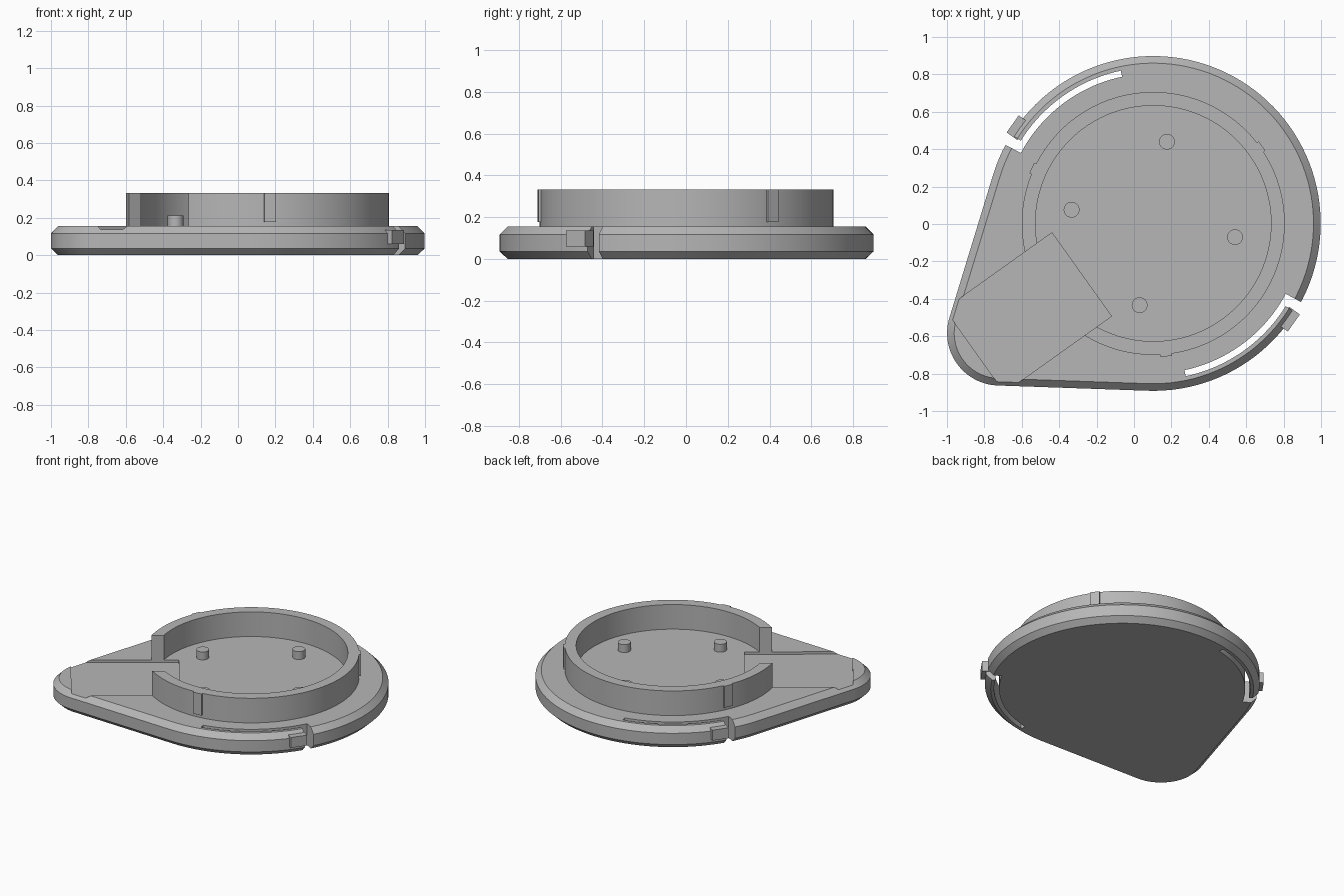
import bpy, bmesh, math
from mathutils import Matrix, Vector

if "Cube" in bpy.data.objects:
    bpy.data.objects.remove(bpy.data.objects["Cube"])

CX, CY = 0.103, 0.003            # centre of the round body
AXIS = math.radians(215.5)       # direction of the pointed end
TOP = 0.155

grey = bpy.data.materials.new("mid grey")
grey.diffuse_color = (0.47, 0.47, 0.47, 1)
grey.use_nodes = True
grey.node_tree.nodes["Principled BSDF"].inputs["Base Color"].default_value = grey.diffuse_color


def polar(r, a, cx=CX, cy=CY):
    return (cx + r * math.cos(a), cy + r * math.sin(a))


def arc(r, a0, a1, n, cx=CX, cy=CY):
    return [polar(r, a0 + (a1 - a0) * i / n, cx, cy) for i in range(n + 1)]


def loft(name, layers):
    """Solid through stacked outlines: [(z, points), ...]"""
    bm = bmesh.new()
    rings = [[bm.verts.new((x, y, z)) for x, y in pts] for z, pts in layers]
    n = len(rings[0])
    for a, b in zip(rings, rings[1:]):
        for i in range(n):
            j = (i + 1) % n
            bm.faces.new((a[i], a[j], b[j], b[i]))
    bm.faces.new(rings[0][::-1])
    bm.faces.new(rings[-1])
    bmesh.ops.recalc_face_normals(bm, faces=bm.faces)
    me = bpy.data.meshes.new(name)
    bm.to_mesh(me)
    bm.free()
    me.materials.append(grey)
    ob = bpy.data.objects.new(name, me)
    bpy.context.collection.objects.link(ob)
    return ob


def prism(name, pts, z0, z1):
    return loft(name, [(z0, pts), (z1, pts)])


def local_box(name, a, u0, u1, v0, v1, z0, z1):
    """Box in a frame turned by angle a about the body centre"""
    c, s = math.cos(a), math.sin(a)
    pts = [(CX + u * c - v * s, CY + u * s + v * c)
           for u, v in ((u0, v0), (u1, v0), (u1, v1), (u0, v1))]
    return prism(name, pts, z0, z1)


def smooth(ob):
    bpy.ops.object.select_all(action='DESELECT')
    ob.select_set(True)
    bpy.context.view_layer.objects.active = ob
    bpy.ops.object.shade_smooth_by_angle(angle=math.radians(25))


def cut(ob, cutter):
    m = ob.modifiers.new("cut", 'BOOLEAN')
    m.operation, m.solver, m.object = 'DIFFERENCE', 'EXACT', cutter
    bpy.context.view_layer.objects.active = ob
    bpy.ops.object.modifier_apply(modifier=m.name)
    bpy.data.objects.remove(cutter)


def teardrop(inset):
    R, r, d = 0.895, 0.28, 1.01
    t = math.acos((R - r) / d)
    tx, ty = polar(d, AXIS)
    return (arc(R - inset, AXIS + t, AXIS + 2 * math.pi - t, 90)
            + arc(r - inset, AXIS - t, AXIS + t, 28, tx, ty))


# Base plate with chamfered rim
base = loft("base_plate", [(0, teardrop(0.038)), (0.036, teardrop(0)),
                           (0.117, teardrop(0)), (TOP, teardrop(0.038))])

# Shallow channel towards the pointed end
cut(base, local_box("channel_cutter", AXIS, 0.47, 1.173, -0.274, 0.274, 0.137, 0.3))

# Two L-shaped slots that free the spring arms, each with a catch
for k in range(2):
    a0, a1, a2 = (math.radians(d + 180 * k) for d in (102, 148, 152))
    slot = (arc(0.835, a0, a1, 20) + [polar(1.0, a1), polar(1.0, a2)]
            + arc(0.802, a2, a0, 22))
    cut(base, prism("slot_cutter", slot, -0.1, 0.3))
    local_box(f"catch_{k + 1}", math.radians(144.7 + 180 * k),
              0.85, 0.921, -0.056, 0.056, 0.06, 0.135)
smooth(base)

# Raised wall, open where the channel passes
ro, ri, half = 0.703, 0.63, 0.274
to, ti = math.asin(half / ro), math.asin(half / ri)
full = 2 * math.pi
wall = prism("round_wall", arc(ro, AXIS + to, AXIS + full - to, 80)
             + arc(ri, AXIS + full - ti, AXIS + ti, 80), TOP, 0.332)
smooth(wall)

# Three ribs on the outside of the wall
for k in range(3):
    local_box(f"wall_rib_{k + 1}", AXIS + math.pi + k * full / 3,
              0.68, 0.714, -0.031, 0.031, 0.177, 0.332)

# Four locating pegs on the floor
for k in range(4):
    px, py = polar(0.443, math.radians(80.5 + 90 * k))
    smooth(prism(f"peg_{k + 1}", arc(0.042, 0, full * 31 / 32, 31, px, py), TOP - 0.01, 0.212))
